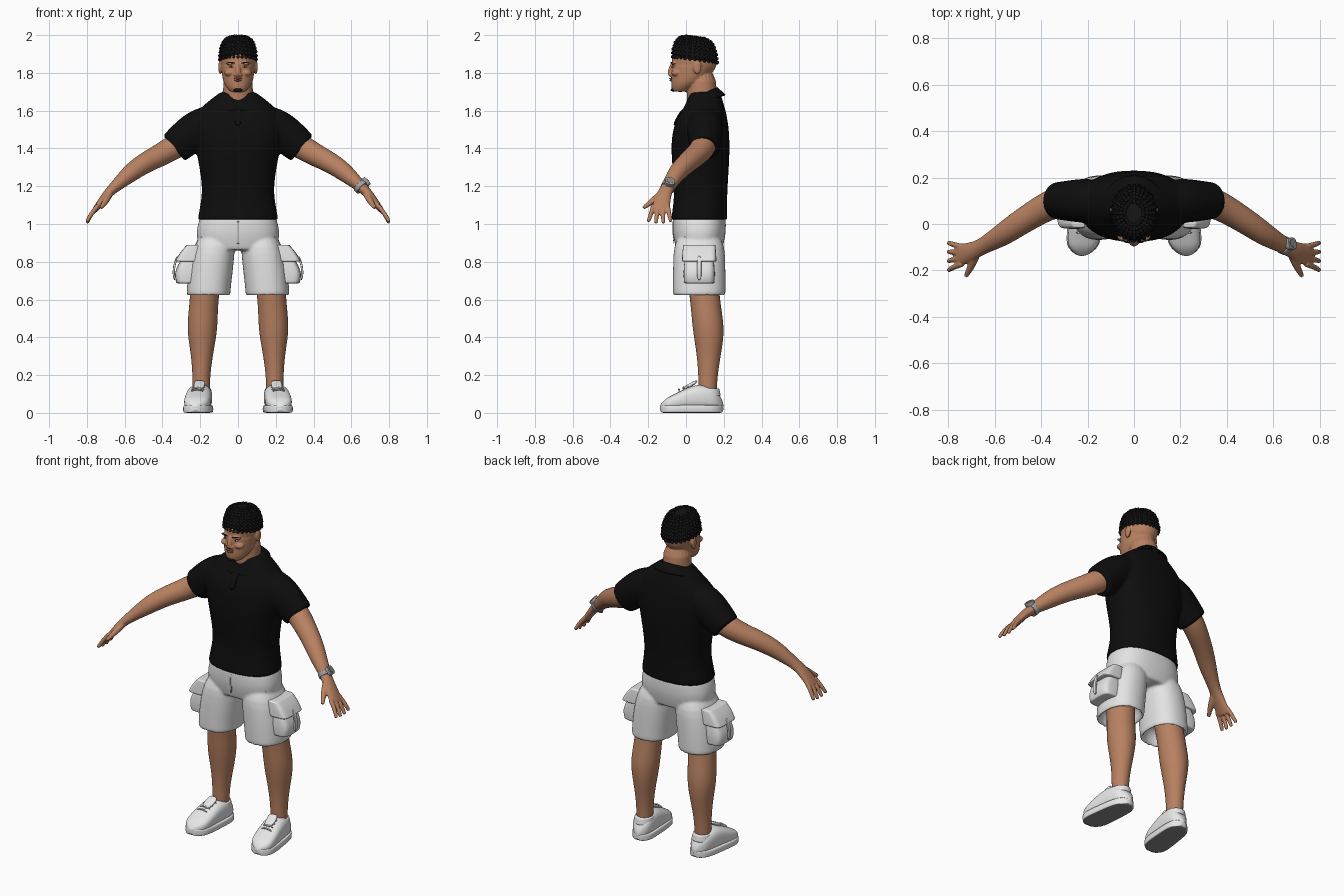
import bpy, bmesh, math, random
from mathutils import Vector, Matrix

random.seed(4)
if "Cube" in bpy.data.objects:
    bpy.data.objects.remove(bpy.data.objects["Cube"])

X, Y, Z = Vector((1, 0, 0)), Vector((0, 1, 0)), Vector((0, 0, 1))


def material(name, red, green, blue):
    mat = bpy.data.materials.new(name)
    mat.use_nodes = True
    mat.diffuse_color = (red, green, blue, 1)
    shader = mat.node_tree.nodes["Principled BSDF"]
    shader.inputs["Base Color"].default_value = mat.diffuse_color
    shader.inputs["Roughness"].default_value = 0.8
    return mat


def grey(name, value):
    return material(name, value, value, value)


SKIN = material("skin", .48, .22, .12)
LIP = material("lip", .32, .12, .08)
SHIRT = grey("black cloth", .004)
HAIR = grey("black hair", .007)
SHORTS = grey("white cloth", .77)
SEAM = grey("grey seam", .4)
SHOE = grey("white leather", .8)
SOLE = grey("grey sole", .25)
METAL = grey("grey metal", .35)
EYE = grey("eye white", .6)


def tube(bm, stations, axis=None, ref=X, power=2, segs=20, crisp=False):
    """Loft closed superellipse rings (x, y, z, a, b); radius a lies along ref."""
    rows = [Vector((*s[:4], s[-1])) for s in stations]
    if crisp:  # extra rings near both ends keep the rims tight
        rows.insert(1, rows[0].lerp(rows[1], .05))
        rows.insert(-1, rows[-1].lerp(rows[-2], .05))
    rings = []
    for i, row in enumerate(rows):
        centre = Vector(row[:3])
        ahead, behind = rows[min(i + 1, len(rows) - 1)], rows[max(i - 1, 0)]
        along = (axis or Vector((ahead - behind)[:3])).normalized()
        side = (ref - along * ref.dot(along)).normalized()
        up = along.cross(side)
        ring = []
        for k in range(segs):
            turn = math.tau * k / segs
            c, s = [math.copysign(abs(f) ** (2 / power), f) for f in (math.cos(turn), math.sin(turn))]
            ring.append(bm.verts.new(centre + side * row[3] * c + up * row[4] * s))
        rings.append(ring)
    for low, high in zip(rings, rings[1:]):
        for k in range(segs):
            bm.faces.new((low[k - 1], low[k], high[k], high[k - 1]))
    bm.faces.new(rings[0][::-1])
    bm.faces.new(rings[-1])
    return [vert.co.copy() for ring in rings for vert in ring]


def ball(bm, centre, size, detail=2):
    place = Matrix.Translation(centre) @ Matrix.Diagonal((*size, 1))
    bmesh.ops.create_icosphere(bm, subdivisions=detail, radius=1, matrix=place)


def finish(name, bm, mat, subsurf=2, voxel=0, mirror=False):
    """Make a smooth object from the bmesh, optionally fused and mirrored."""
    bmesh.ops.recalc_face_normals(bm, faces=bm.faces)
    mesh = bpy.data.meshes.new(name)
    bm.to_mesh(mesh)
    bm.free()
    mesh.shade_smooth()
    mesh.materials.append(mat)
    ob = bpy.data.objects.new(name, mesh)
    bpy.context.collection.objects.link(ob)
    if subsurf:
        rounding = ob.modifiers.new("round", "SUBSURF")
        rounding.levels = rounding.render_levels = subsurf
    if voxel:
        fuse = ob.modifiers.new("fuse", "REMESH")
        fuse.mode, fuse.voxel_size, fuse.use_smooth_shade = "VOXEL", voxel, True
        ob.modifiers.new("relax", "SMOOTH").iterations = 3
    if mirror:
        ob.modifiers.new("mirror", "MIRROR").use_mirror_merge = False
    return ob


def part(name, mat, stations, subsurf=2, mirror=False, **shape):
    bm = bmesh.new()
    tube(bm, stations, **shape)
    return finish(name, bm, mat, subsurf, mirror=mirror)


def blob(name, mat, centre, size, mirror=False):
    bm = bmesh.new()
    ball(bm, centre, size)
    return finish(name, bm, mat, subsurf=0, mirror=mirror)


def seam(name, *points):
    part(name, SEAM, [(*point, .002) for point in points], ref=Y, segs=6, subsurf=1, mirror=True)


# Head and neck with nose, brows, cheeks, chin and ears fused in
bm = bmesh.new()
ball(bm, (0, .045, 1.87), (.094, .122, .115), 3)
tube(bm, [(0, -.03, 1.7, .04), (0, -.01, 1.73, .07), (0, .02, 1.77, .085, .1), (0, .04, 1.85, .092, .12)],
     axis=Z, crisp=True)
tube(bm, [(0, .09, 1.55, .085), (0, .083, 1.7, .08), (0, .08, 1.82, .08)], axis=Z)
tube(bm, [(0, -.07, 1.85, .01), (0, -.09, 1.8, .014), (0, -.08, 1.785, .018, .01)], crisp=True)
ball(bm, (0, -.06, 1.72), (.026, .018, .016))
for side in (1, -1):
    ball(bm, (side * .036, -.066, 1.85), (.032, .014, .008))
    ball(bm, (side * .045, -.05, 1.8), (.03, .03, .02))
    ball(bm, (side * .014, -.083, 1.79), (.009, .01, .008))
    ball(bm, (side * .095, .06, 1.83), (.01, .024, .04))
finish("head", bm, SKIN, subsurf=1, voxel=.005)

# Facial details
blob("eye", EYE, (.035, -.067, 1.832), (.014, .008, .005), mirror=True)
blob("iris", HAIR, (.035, -.072, 1.832), (.005, .005, .005), mirror=True)
blob("upper_lip", LIP, (0, -.08, 1.77), (.024, .01, .004))
blob("lower_lip", LIP, (0, -.078, 1.76), (.02, .01, .005))
blob("goatee", HAIR, (0, -.064, 1.71), (.026, .018, .01))
part("eyebrow", HAIR, [(.014, -.08, 1.85, .003), (.036, -.08, 1.856, .004), (.06, -.064, 1.853, .003)],
     ref=Y, segs=8, mirror=True)

# Hair: a tilted dome covered in small curls
bm = bmesh.new()
dome = []
for k in range(9):
    rise = math.radians(k * 10)
    spread = math.cos(rise) ** .5
    dome.append((0, .047, 1.87 + .12 * math.sin(rise), .098 * spread, .12 * spread))
for spot in tube(bm, dome, axis=Vector((0, .13, 1)), segs=28):
    radius = random.uniform(.008, .011)
    ball(bm, spot, (radius, radius, radius), 1)
finish("curly_hair", bm, HAIR, subsurf=0)

# Polo shirt: torso and both sleeves fused
bm = bmesh.new()
tube(bm, [(0, .07, 1.02, .215, .15), (0, .075, 1.1, .2, .143), (0, .08, 1.2, .185, .14), (0, .075, 1.4, .225, .16),
          (0, .08, 1.54, .25, .145), (0, .1, 1.62, .2, .105), (0, .1, 1.7, .09, .08)],
     axis=Z, power=2.4, segs=28, crisp=True)
for side in (1, -1):
    tube(bm, [(side * .1, .1, 1.56, .08), (side * .2, .1, 1.52, .1), (side * .27, .1, 1.46, .09, .1),
              (side * .34, .1, 1.4, .08, .09)], ref=Y, crisp=True)
finish("polo_shirt", bm, SHIRT, voxel=.009)

# Folded collar, open at the front
bm = bmesh.new()
previous = None
for k in range(29):
    turn = math.radians(9 + 342 * k / 28)
    back = (1 - math.cos(turn)) / 2
    strip = []
    for drop in (0, .5, 1):
        radius = .085 + .048 * drop
        strip.append(bm.verts.new((radius * math.sin(turn), .09 - .9 * radius * math.cos(turn),
                                   1.635 - .04 * drop + .09 * back ** .7)))
    if previous:
        for i in (0, 1):
            bm.faces.new((previous[i], previous[i + 1], strip[i + 1], strip[i]))
    previous = strip
collar = finish("collar", bm, SHIRT, subsurf=1)
collar.modifiers.new("thickness", "SOLIDIFY").thickness = .008
part("placket", SHIRT, [(0, -.01, 1.61, .017, .008), (0, -.04, 1.57, .017, .008), (0, -.064, 1.52, .017, .008)],
     power=5)

# Arm with palm, fingers and thumb
bm = bmesh.new()
tube(bm, [(.25, .11, 1.46, .07), (.35, .09, 1.4, .066), (.42, .05, 1.36, .06), (.5, 0, 1.32, .055),
          (.57, -.05, 1.27, .05), (.66, -.1, 1.19, .033, .028), (.7, -.12, 1.15, .042, .024),
          (.76, -.137, 1.07, .05, .015)], ref=Y, crisp=True)
for k in range(4):
    spread = k - 1.5
    root, tip = -.135 + .025 * spread, -.14 + .04 * spread
    low = 1 + .008 * abs(spread)
    tube(bm, [(.74, root, 1.1, .013), (.78, (root + tip) / 2, 1.05, .013), (.8, tip, low, .01)],
         ref=Y, segs=10, crisp=True)
tube(bm, [(.68, -.13, 1.16, .02), (.7, -.18, 1.12, .018), (.725, -.226, 1.085, .01)], ref=Z, segs=10, crisp=True)
finish("arm", bm, SKIN, voxel=.005, mirror=True)

# Wristwatch on the left wrist
wrist, along = Vector((.65, -.093, 1.198)), Vector((.62, -.28, -.6)).normalized()
face = Vector((.6, .25, .75))
face = (face - along * face.dot(along)).normalized()


def watch(name, mat, axis, start, end, radius, power=2):
    part(name, mat, [(*(wrist + axis * d), radius) for d in (start, end)],
         axis=axis, ref=Y, power=power, crisp=True)


watch("watch_band", METAL, along, -.014, .014, .04)
watch("watch_case", METAL, face, .026, .048, .026, power=3)
watch("watch_dial", SOLE, face, .045, .05, .018)

# Cargo shorts: hips and two hollow legs fused
bm = bmesh.new()
tube(bm, [(0, .07, 1.04, .2, .14), (0, .07, .95, .228, .144), (0, .07, .86, .2, .12)],
     axis=Z, power=2.4, segs=28, crisp=True)
for side in (1, -1):
    tube(bm, [(side * .11, .07, .97, .1, .13), (side * .14, .07, .8, .12, .14), (side * .156, .07, .65, .116, .14),
              (side * .156, .07, .62, .118, .14), (side * .156, .07, .62, .095, .12), (side * .156, .07, .72, .09, .11)],
         axis=Z, power=2.3, segs=24)
finish("cargo_shorts", bm, SHORTS, voxel=.008)

# Cargo pockets: bulging pouch, flared flap, strap and seams
part("pocket_pouch", SHORTS, [(.24, .07, .86, .03, .07), (.26, .07, .75, .083, .086), (.26, .07, .685, .066, .08)],
     axis=Z, power=4, crisp=True, mirror=True)
part("pocket_flap", SHORTS, [(.235, .07, .89, .035, .085), (.25, .07, .85, .058, .09), (.26, .07, .8, .075, .092)],
     axis=Z, power=5, crisp=True, mirror=True)
part("pocket_strap", SHORTS, [(.32, .07, .835, .006, .012), (.345, .07, .76, .006, .012), (.335, .07, .7, .006, .012)],
     power=5, segs=12, mirror=True)
seam("hip_pocket_seam", (.12, -.05, 1.01), (.155, -.036, .965), (.2, 0, .925))
seam("fly_seam", (.004, -.07, 1.02), (.004, -.07, .95), (.004, -.064, .89))

# Bare lower legs
part("leg", SKIN, [(.16, .08, .8, .09), (.18, .1, .6, .073, .077), (.19, .12, .45, .085, .088),
                   (.19, .122, .32, .06, .066), (.195, .115, .18, .044, .048), (.195, .115, .06, .05)],
     axis=Z, mirror=True)

# Shoes: one rounded plan from heel to toe drives both upper and sole
upper, slab = [], []
for k in range(11):
    t = k / 10
    rounding = (1 - .99 * (2 * t - 1) ** 4) ** .4
    x, y, width = .19 + .035 * t, .2 - .34 * t, (.062 + .013 * t) * rounding
    half = (.1 + .035 * math.cos(1.5 * math.pi * (t - .35))) * rounding ** .5 / 2
    upper.append((x, y, half + .015, width, half))
    slab.append((x, y, .021, width + .005, .021))
part("shoe_upper", SHOE, upper, axis=Y, power=2.7, mirror=True)
sole = part("shoe_sole", SHOE, slab, axis=Y, power=7, mirror=True, subsurf=1)
sole.data.materials.append(SOLE)
for polygon in sole.data.polygons:
    polygon.material_index = int(polygon.normal.z < -.8)
part("shoe_collar", SHOE, [(.195, .115, .09, .058, .07), (.195, .115, .13, .053, .062)],
     axis=Z, crisp=True, mirror=True)
part("shoe_tongue", SHOE, [(.21, -.02, .125, .026, .01), (.204, .03, .15, .03, .01), (.2, .06, .17, .027, .008)],
     power=3, mirror=True)
bm = bmesh.new()
for k in range(4):
    x, y, z = .204 + .004 * k, .035 - .024 * k, .16 - .01 * k
    ends = [(x + dx, y, z - .016, .005) for dx in (-.036, .036)]
    tube(bm, [ends[0], (x, y, z, .005), ends[1]], ref=Y, segs=8)
finish("shoe_laces", bm, SHOE, subsurf=1, mirror=True)
